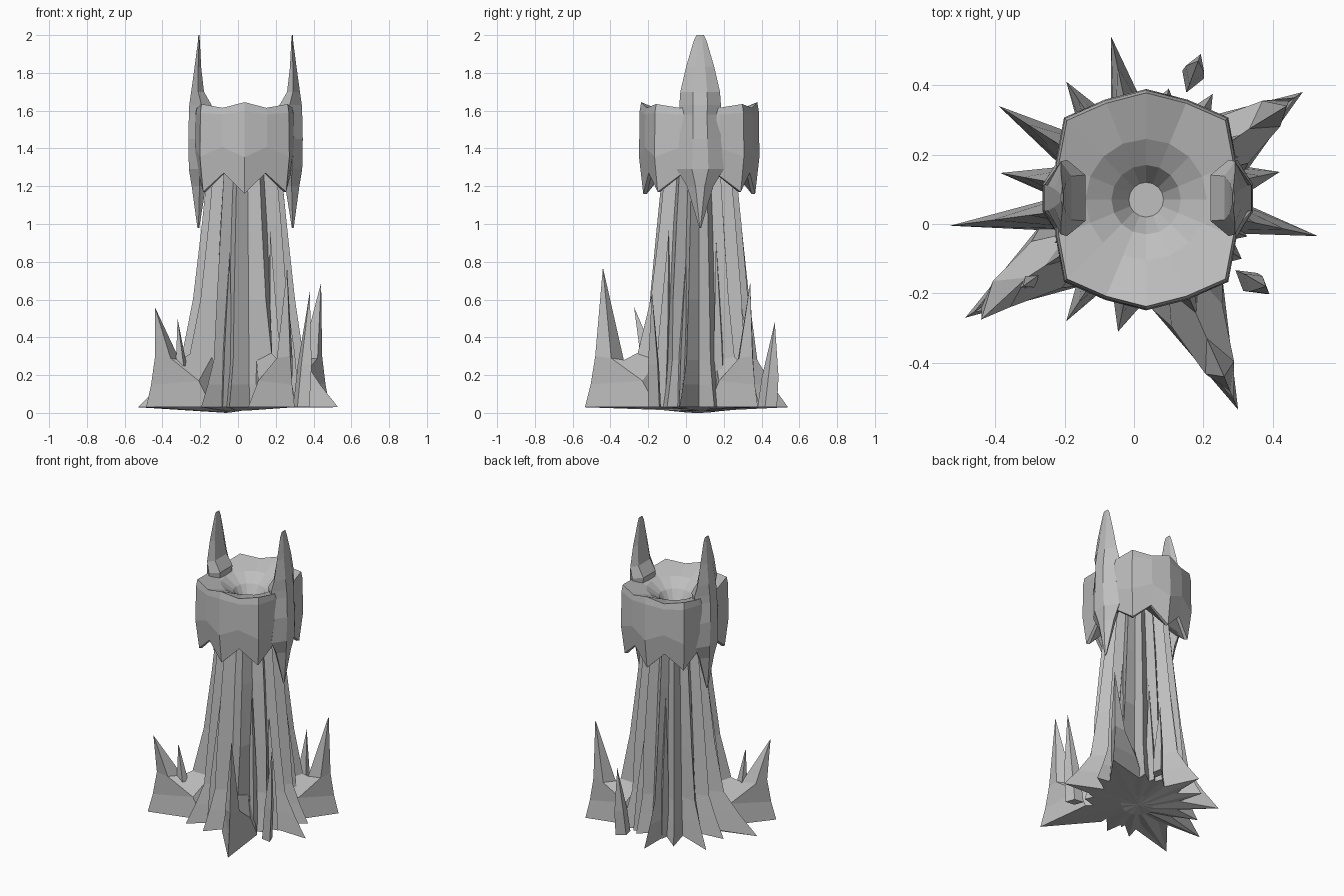
import bpy
import bmesh
from math import sin, cos, atan2, hypot, radians, pi

cube = bpy.data.objects.get("Cube")
if cube:
    bpy.data.objects.remove(cube, do_unlink=True)

CX, CY = 0.035, 0.07      # tower axis
GROUND = 0.03

stone = bpy.data.materials.new("grey stone")
stone.use_nodes = True
stone.diffuse_color = (0.52, 0.52, 0.52, 1)
stone.node_tree.nodes["Principled BSDF"].inputs["Base Color"].default_value = (0.52, 0.52, 0.52, 1)


def polar(angle, r, z, side=0.0):
    """Point at a radius along a direction from the axis, shifted sideways."""
    return (CX + r * cos(angle) - side * sin(angle),
            CY + r * sin(angle) + side * cos(angle), z)


def loft(name, rings):
    """Skin matching closed rings; the end rings are capped with fans."""
    bm = bmesh.new()
    loops = [[bm.verts.new(p) for p in ring] for ring in rings]
    n = len(rings[0])
    for a, b in zip(loops, loops[1:]):
        for i in range(n):
            j = (i + 1) % n
            bm.faces.new((a[i], a[j], b[j], b[i]))
    for loop in (loops[0], loops[-1]):
        hub = bm.verts.new([sum(v.co[axis] for v in loop) / n for axis in range(3)])
        for i in range(n):
            bm.faces.new((loop[i], loop[(i + 1) % n], hub))
    bmesh.ops.remove_doubles(bm, verts=bm.verts, dist=0.0005)
    bmesh.ops.recalc_face_normals(bm, faces=bm.faces)
    mesh = bpy.data.meshes.new(name)
    bm.to_mesh(mesh)
    bm.free()
    mesh.materials.append(stone)
    obj = bpy.data.objects.new(name, mesh)
    bpy.context.collection.objects.link(obj)


# Trunk: star-shaped sections, each root tip fading into a ridge
root_tips = [(0.53, -0.035), (0.42, 0.15), (0.486, 0.38), (0.227, 0.375),
             (0.10, 0.39), (-0.066, 0.54), (-0.195, 0.41), (-0.39, 0.34),
             (-0.385, 0.147), (-0.53, -0.005), (-0.486, -0.27), (-0.195, -0.28),
             (-0.046, -0.31), (0.30, -0.535), (0.31, -0.10)]
roots = sorted((atan2(y - CY, x - CX) % (2 * pi), hypot(x - CX, y - CY)) for x, y in root_tips)
# height, ridge radius, valley radius, share of the root length kept
levels = [(0.0, 0.1, 0.1, 0), (GROUND, 0.25, 0.26, 1.0), (0.15, 0.25, 0.24, 0.62),
          (0.28, 0.25, 0.225, 0.28), (0.6, 0.26, 0.205, 0.05), (1.0, 0.228, 0.18, 0),
          (1.32, 0.195, 0.15, 0)]
rings = []
for z, ridge, valley, keep in levels:
    ring = []
    for i, (angle, reach) in enumerate(roots):
        following = roots[(i + 1) % len(roots)][0]
        gap = (following - angle) % (2 * pi)
        # the underside sags a little to the right
        low = GROUND * 0.5 * (1 + cos(angle)) if z == 0 else z
        ring.append(polar(angle, ridge + (reach - 0.25) * keep, low))
        ring.append(polar(angle + gap / 2, valley, low))
    rings.append(ring)
loft("trunk", rings)


# Three large roots that turn up into thorns
def thorn(name, x, y, tip):
    angle, reach = atan2(y - CY, x - CX), hypot(x - CX, y - CY)

    def ring(outer, outer_z, mid, half, mid_z, inner, inner_z):
        return [polar(angle, outer * reach, outer_z), polar(angle, mid * reach, mid_z, half),
                polar(angle, inner * reach, inner_z), polar(angle, mid * reach, mid_z, -half)]

    loft(name, [ring(1, GROUND, 0.45, 0.11, GROUND, 0.1, GROUND),
                ring(0.95, 0.15, 0.55, 0.08, 0.17, 0.2, 0.42),
                ring(0.91, 0.3, 0.8, 0.045, 0.29, 0.66, 0.28),
                [tip] * 4])


thorn("left_back_thorn", 0.486, 0.38, (0.44, 0.34, 0.69))
thorn("left_front_thorn", 0.30, -0.535, (0.26, -0.44, 0.77))
thorn("right_front_thorn", -0.486, -0.27, (-0.44, -0.275, 0.56))


# Slim shards, free standing or leaning on the trunk
def shard(name, x, y, tip_x, tip_y, height, width):
    angle = atan2(y - CY, x - CX)

    def ring(px, py, z, size):
        return [(px + size * k * cos(angle + a), py + size * k * sin(angle + a), z)
                for a, k in ((0, 1), (pi / 2, 0.6), (pi, 1), (-pi / 2, 0.6))]

    loft(name, [ring(x, y, GROUND, width),
                ring(x * 0.6 + tip_x * 0.4, y * 0.6 + tip_y * 0.4, height * 0.4, width * 0.85),
                [(tip_x, tip_y, height)] * 4])


shard("back_shard", 0.17, 0.43, 0.185, 0.47, 0.48, 0.055)
shard("left_shard", 0.335, -0.167, 0.38, -0.18, 0.64, 0.055)
shard("right_shard", -0.28, -0.15, -0.32, -0.18, 0.50, 0.05)
for i, (degrees, top) in enumerate([(-50, 0.97), (-20, 0.8), (25, 0.92), (70, 0.75),
                                    (110, 0.95), (150, 0.8), (205, 0.93), (-112, 0.85)]):
    a = radians(degrees)
    foot, tip = polar(a, 0.26, 0), polar(a, 0.21, 0)
    shard(f"trunk_sliver_{i + 1}", foot[0], foot[1], tip[0], tip[1], top, 0.05)

# Crown: ragged plates around a shallow bowl
crown_radius = [0.322, 0.315, 0.338, 0.285, 0.27]
crown_bottom = [1.16, 1.27, 1.17, 1.26, 1.2]
crown_top = [1.645, 1.615, 1.635, 1.615, 1.62]


def plate_ring(scale, mix):
    """Plate outline at a share of the way from the lower to the upper edge."""
    ring = []
    for i in range(16):
        k = min(i % 8, 8 - i % 8)
        z = crown_bottom[k] + (crown_top[k] - crown_bottom[k]) * mix
        ring.append(polar(-pi / 2 + i * pi / 8, crown_radius[k] * scale, z))
    return ring


def circle(r, z):
    return [polar(-pi / 2 + i * pi / 8, r, z) for i in range(16)]


loft("crown", [circle(0.16, 1.32), plate_ring(0.86, 0), plate_ring(0.92, 0),
               plate_ring(0.99, 0.4), plate_ring(0.98, 0.9), plate_ring(0.955, 1),
               circle(0.175, 1.585), circle(0.10, 1.535), circle(0.05, 1.45)])

# Two tall horns; sections give height, outer and inner offset, half depth
horn_sections = [(0.98, 0.255, 0.245, 0.005), (1.2, 0.285, 0.21, 0.07), (1.29, 0.3, 0.2, 0.125),
                 (1.45, 0.303, 0.22, 0.11), (1.58, 0.3, 0.185, 0.105), (1.63, 0.298, 0.18, 0.11),
                 (1.7, 0.288, 0.22, 0.105), (1.83, 0.27, 0.235, 0.075),
                 (1.97, 0.252, 0.242, 0.034), (2.0, 0.25, 0.245, 0.02)]
for name, side in (("left_horn", 1), ("right_horn", -1)):
    rings = []
    for z, outer, inner, half in horn_sections:
        middle = inner + (outer - inner) * 0.45
        outline = [(outer, -0.35), (outer, 0.35), (middle, 1), (inner, 0.6), (inner, -0.6), (middle, -1)]
        rings.append([(0.04 + side * u, CY + 0.005 + half * v, z) for u, v in outline])
    loft(name, rings)
